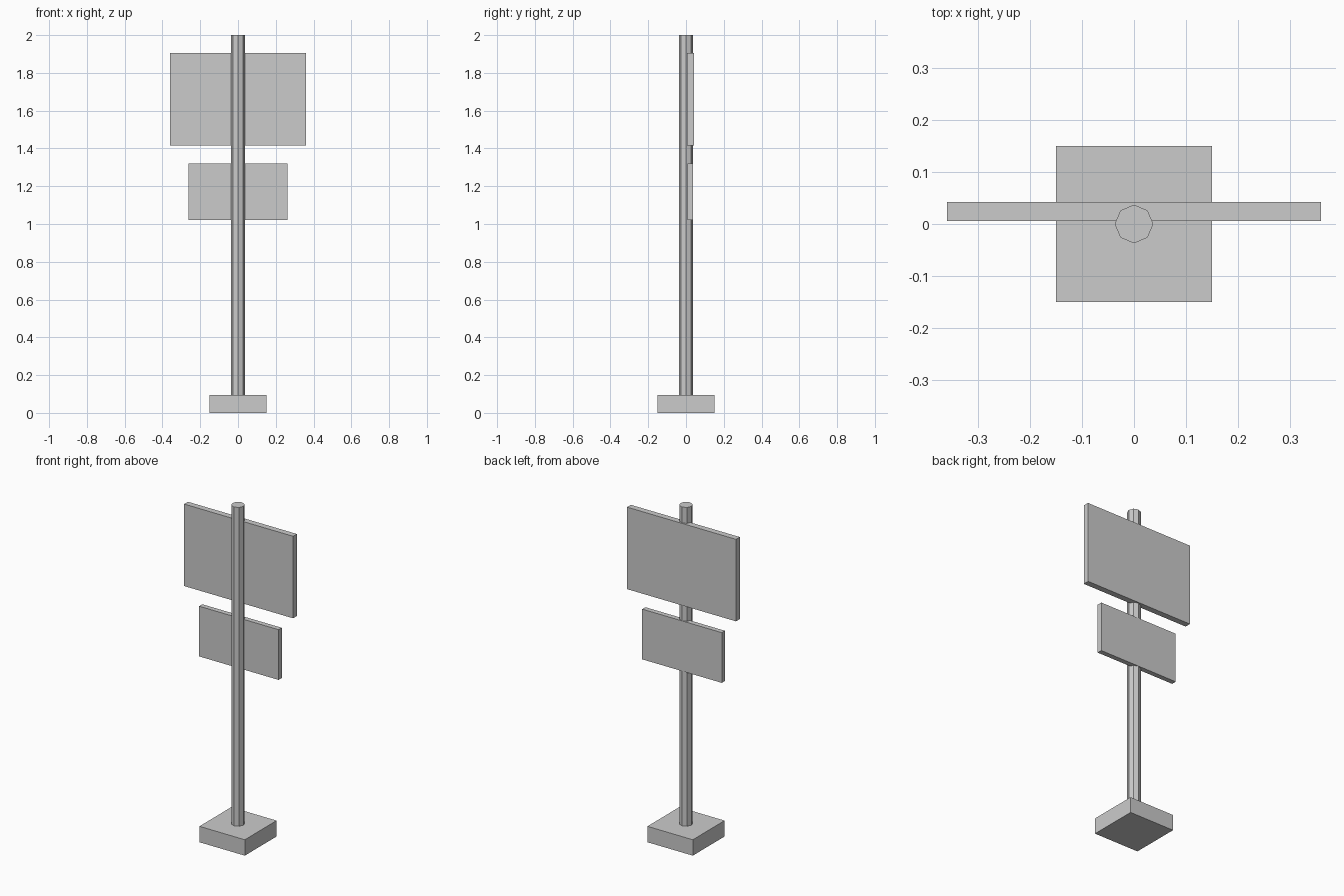
import bpy
import math

if "Cube" in bpy.data.objects:
    bpy.data.objects.remove(bpy.data.objects["Cube"])


def box(name, x, y, z):
    """Box spanning the given (min, max) ranges."""
    spans = (x, y, z)
    bpy.ops.mesh.primitive_cube_add(size=1, location=[(a + b) / 2 for a, b in spans])
    ob = bpy.context.object
    ob.name = name
    ob.scale = [b - a for a, b in spans]
    bpy.ops.object.transform_apply(location=False, rotation=False, scale=True)
    return ob


# Square foot
box("base", (-0.15, 0.15), (-0.15, 0.15), (0, 0.095))

# Eight-sided post, corners on the x and y axes
z0, z1 = 0.09, 2.0
bpy.ops.mesh.primitive_cylinder_add(vertices=8, radius=0.037, depth=z1 - z0,
                                    location=(0, 0, (z0 + z1) / 2))
bpy.context.object.name = "post"

# Two sign boards fixed to the back half of the post
box("upper_board", (-0.36, 0.36), (0.006, 0.042), (1.415, 1.905))
box("lower_board", (-0.263, 0.263), (0.008, 0.038), (1.02, 1.32))
